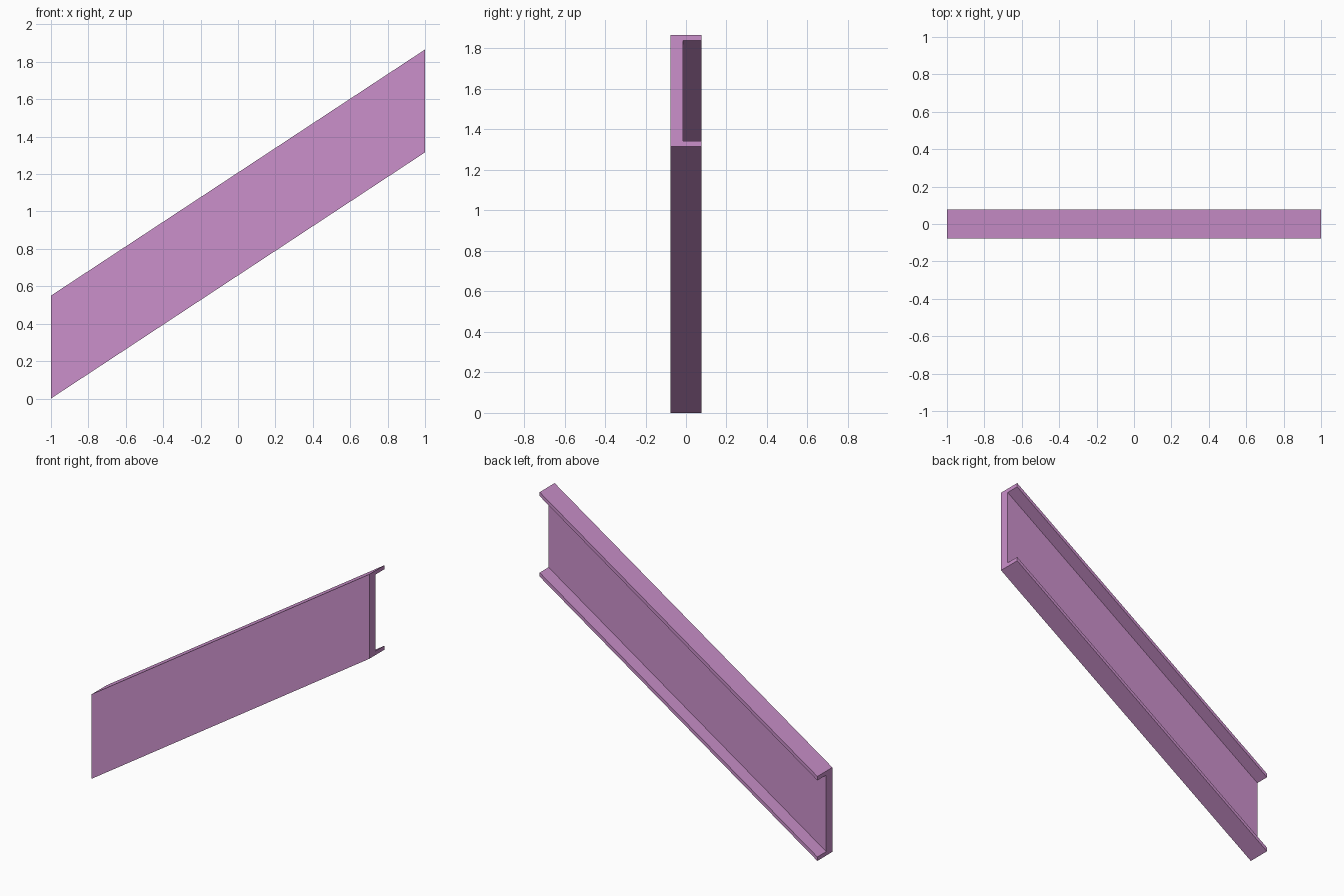
import bpy, bmesh
from mathutils import Vector

if "Cube" in bpy.data.objects:
    bpy.data.objects.remove(bpy.data.objects["Cube"])

RISE = 1.316      # height gained from the left end to the right end
HEIGHT = 0.55     # vertical depth of the channel
HALF_W = 0.077    # half width across y
WEB_Y = -0.014    # inner face of the web
FLANGE = 0.026    # vertical flange thickness

mat = bpy.data.materials.new("orchid purple")
mat.diffuse_color = (0.60, 0.28, 0.60, 1)
mat.use_nodes = True
mat.node_tree.nodes["Principled BSDF"].inputs["Base Color"].default_value = mat.diffuse_color

# C-shaped channel profile (y, z), open towards the back
profile = [(-HALF_W, 0), (HALF_W, 0), (HALF_W, FLANGE), (WEB_Y, FLANGE),
           (WEB_Y, HEIGHT - FLANGE), (HALF_W, HEIGHT - FLANGE),
           (HALF_W, HEIGHT), (-HALF_W, HEIGHT)]

# Sloped stair stringer: profile swept along the slope with vertical ends
bm = bmesh.new()
end = bm.faces.new([bm.verts.new((-1, y, z)) for y, z in profile])
swept = bmesh.ops.extrude_face_region(bm, geom=[end], use_keep_orig=True)
moved = [v for v in swept["geom"] if isinstance(v, bmesh.types.BMVert)]
bmesh.ops.translate(bm, verts=moved, vec=Vector((2, 0, RISE)))
bmesh.ops.recalc_face_normals(bm, faces=bm.faces)

mesh = bpy.data.meshes.new("sloped_channel_beam")
bm.to_mesh(mesh)
bm.free()
mesh.materials.append(mat)
beam = bpy.data.objects.new("sloped_channel_beam", mesh)
bpy.context.collection.objects.link(beam)
